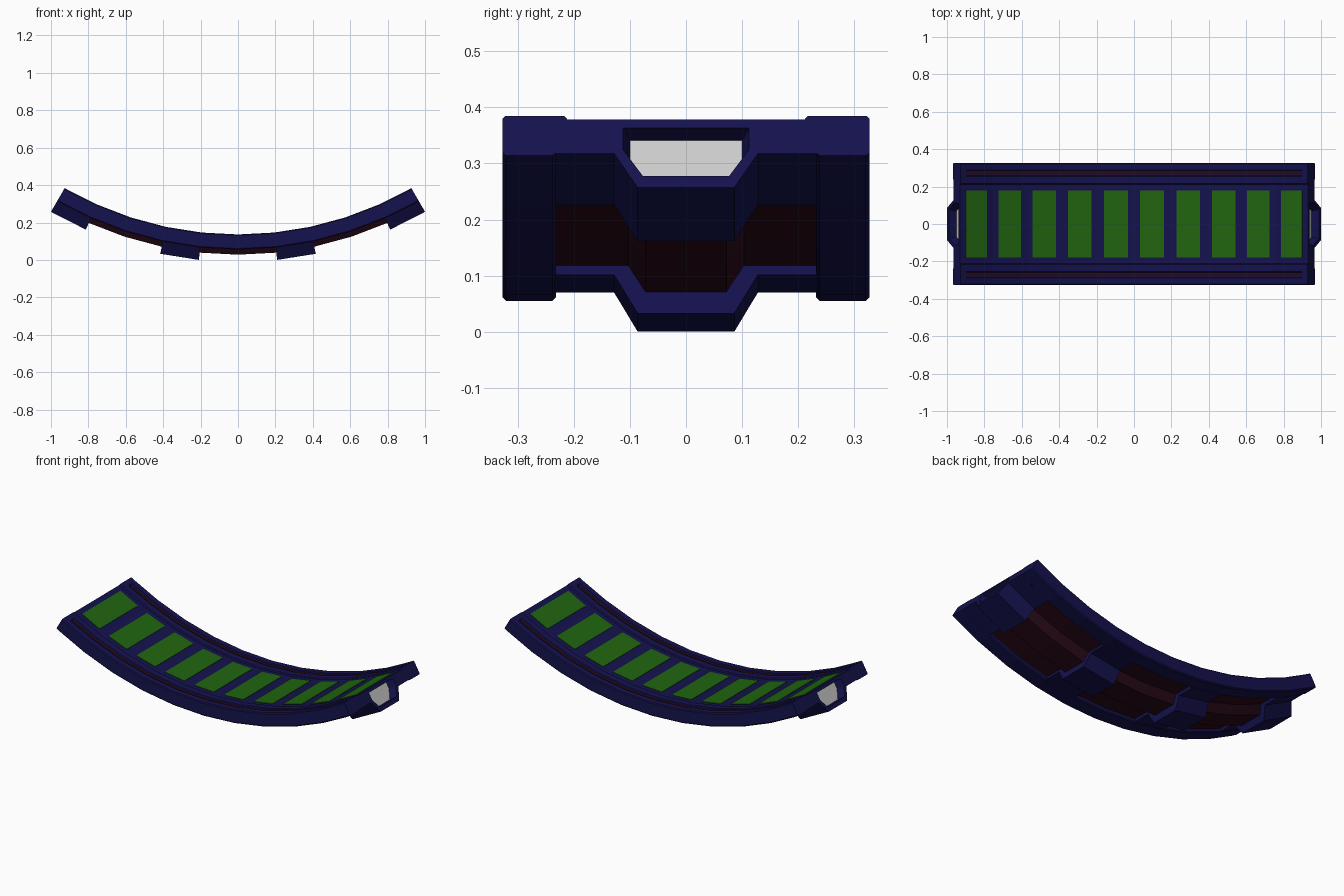
import bpy, bmesh
from math import sin, cos, radians
from mathutils import Vector

if "Cube" in bpy.data.objects:
    bpy.data.objects.remove(bpy.data.objects["Cube"])

ZC = 2 * cos(radians(6))            # centre height of the arc
STEPS = list(range(-30, 31, 6))     # ten flat segments


def material(name, col):
    m = bpy.data.materials.new(name)
    m.diffuse_color = (*col, 1)
    m.use_nodes = True
    m.node_tree.nodes["Principled BSDF"].inputs["Base Color"].default_value = m.diffuse_color
    return m


NAVY = material("navy", (0.007, 0.006, 0.075))
GREEN = material("green", (0.015, 0.13, 0.005))
RED = material("dark_red", (0.022, 0.003, 0.009))


def point(y, r, deg, t=0.0):
    """Arc position; t slides along the tangent."""
    a = radians(deg)
    return Vector((r * sin(a) + t * cos(a), y, ZC - r * cos(a) + t * sin(a)))


def loft(name, rings, mat=None):
    """Closed solid through a list of point rings."""
    bm = bmesh.new()
    vs = [[bm.verts.new(p) for p in ring] for ring in rings]
    n = len(vs[0])
    for a, b in zip(vs, vs[1:]):
        for i in range(n):
            j = (i + 1) % n
            bm.faces.new((a[i], a[j], b[j], b[i]))
    bm.faces.new(vs[0])
    bm.faces.new(vs[-1])
    bmesh.ops.recalc_face_normals(bm, faces=bm.faces)
    me = bpy.data.meshes.new(name)
    bm.to_mesh(me)
    bm.free()
    ob = bpy.data.objects.new(name, me)
    bpy.context.collection.objects.link(ob)
    if mat:
        me.materials.append(mat)
    return ob


def sweep(name, profile, angles, mat):
    return loft(name, [[point(y, r, a) for y, r in profile] for a in angles], mat)


def mirrored(half):
    """Complete a profile across y = 0."""
    return half + [(-y, r) for y, r in reversed(half)]


def cut(ob, cutter):
    m = ob.modifiers.new("pocket", 'BOOLEAN')
    m.operation, m.solver, m.object = 'DIFFERENCE', 'EXACT', cutter
    bpy.context.view_layer.objects.active = ob
    bpy.ops.object.modifier_apply(modifier=m.name)


# central deck slab
deck = sweep("deck", mirrored([(0.225, 1.86), (0.235, 1.912)]), STEPS, NAVY)

# side rails: grooved in the middle, solid at both ends
groove = [-29] + STEPS[1:-1] + [29]
for s, side in ((1, "back"), (-1, "front")):
    lower = [(0.232, 1.928), (0.238, 1.934), (0.321, 1.934), (0.327, 1.928), (0.327, 1.858), (0.322, 1.853)]
    inner = [(0.217, 1.853), (0.212, 1.859), (0.212, 1.90), (0.232, 1.91)]
    slot = [(0.29, 1.853), (0.287, 1.859), (0.258, 1.859), (0.255, 1.853)]
    flip = lambda pts: [(s * y, r) for y, r in pts]
    sweep(side + "_rail", flip(lower + slot + inner), groove, NAVY)
    sweep(side + "_rail_strip", flip([(0.265, 1.857), (0.28, 1.857), (0.28, 1.861), (0.265, 1.861)]), groove, RED)
    for e in (-1, 1):
        sweep(side + "_rail_end", flip(lower + inner), sorted((e * 29, e * 30)), NAVY)

# underside ribs with a central keel
rib_profile = mirrored([(0.235, 1.90), (0.235, 1.93), (0.128, 1.93), (0.086, 2.0)])
ribs = {a: sweep("rib", rib_profile, (a, a + 6), NAVY) for a in (-30, -12, 6, 24)}

# red underside panels between the ribs
red_profile = mirrored([(0.232, 1.905), (0.232, 1.913), (0.103, 1.913), (0.072, 1.961)])
for angs in ((-24, -18, -12), (-6, 0, 6), (12, 18, 24)):
    sweep("underside_panel", red_profile, angs, RED)

# tapered end pockets with a pale plate at the bottom
mouth = mirrored([(0.112, 1.878), (0.112, 1.922), (0.077, 1.976)])
floor = [(y * 0.89, r) for y, r in mouth]
for s, rib in ((1, ribs[24]), (-1, ribs[-30])):
    ring = lambda prof, t: [point(y, r, 30 * s, s * t) for y, r in prof]
    cutter = loft("pocket_cutter", [ring(mouth, 0.02), ring(mouth, 0), ring(floor, -0.046)])
    cut(deck, cutter)
    cut(rib, cutter)
    bpy.data.objects.remove(cutter)
    loft("connector_plate", [ring(floor, -0.05), ring(floor, -0.044)])

# green tiles, one per segment
for a in STEPS[:-1]:
    mid, r = a + 3, 1.86 * cos(radians(3))
    loft("tile", [[point(y, rr, mid, t) for y, rr in
                   ((-0.18, r + 0.003), (0.18, r + 0.003), (0.18, r - 0.003), (-0.18, r - 0.003))]
                  for t in (-0.064, 0.064)], GREEN)
